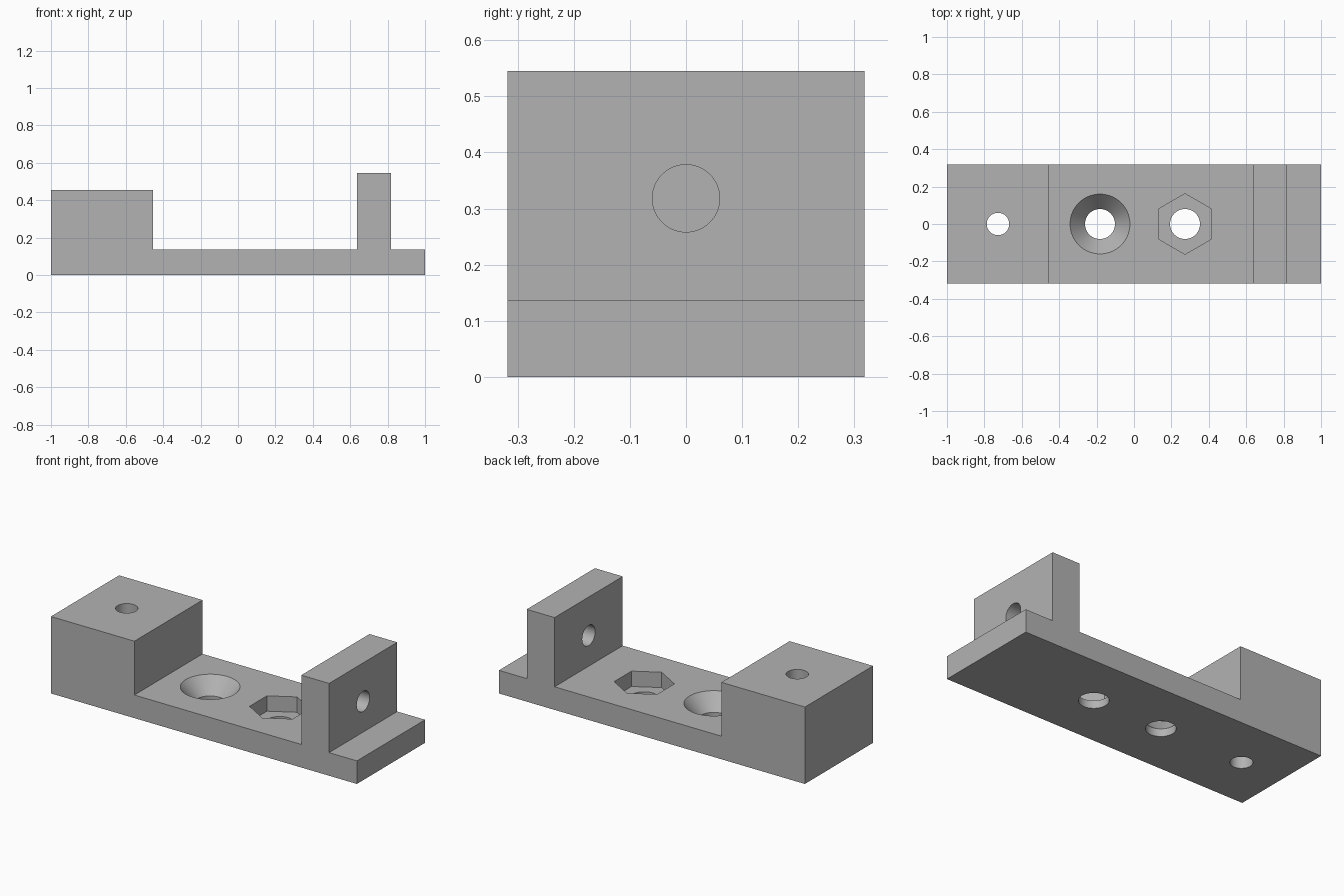
import bpy, bmesh, math
from mathutils import Matrix, Vector

cube = bpy.data.objects.get("Cube")
if cube:
    bpy.data.objects.remove(cube, do_unlink=True)

UNIT = 1 / 22              # the part is 44 units long and becomes 2 long
HALF_WIDTH = 7 * UNIT
BASE_TOP = 3 * UNIT
FLOOR = 1 * UNIT           # depth level of the recess floors

grey = bpy.data.materials.new("plain grey")
grey.use_nodes = True
grey.diffuse_color = (0.45, 0.45, 0.45, 1)
grey.node_tree.nodes["Principled BSDF"].inputs["Base Color"].default_value = grey.diffuse_color


def add_object(name, bm):
    bmesh.ops.recalc_face_normals(bm, faces=bm.faces)
    mesh = bpy.data.meshes.new(name)
    bm.to_mesh(mesh)
    bm.free()
    mesh.materials.append(grey)
    obj = bpy.data.objects.new(name, mesh)
    bpy.context.collection.objects.link(obj)
    return obj


def cut(body, name, centre, low_radius, high_radius, depth, sides=64, axis="Z"):
    """Subtract a prism or cone centred on a point."""
    bm = bmesh.new()
    turn = Matrix.Rotation(math.pi / 2, 4, "Y") if axis == "X" else Matrix()
    bmesh.ops.create_cone(bm, cap_ends=True, segments=sides, radius1=low_radius,
                          radius2=high_radius, depth=depth,
                          matrix=Matrix.Translation(centre) @ turn)
    cutter = add_object(name, bm)
    cutter.hide_render = True
    mod = body.modifiers.new(name, "BOOLEAN")
    mod.operation = "DIFFERENCE"
    mod.solver = "EXACT"
    mod.object = cutter
    bpy.ops.object.modifier_apply(modifier=mod.name)
    bpy.data.objects.remove(cutter, do_unlink=True)


# Side profile of base, tall block and upright plate, extruded across the width
profile = [(-22, 0), (22, 0), (22, 3), (18, 3), (18, 12), (14, 12),
           (14, 3), (-10, 3), (-10, 10), (-22, 10)]
bm = bmesh.new()
face = bm.faces.new([bm.verts.new((x * UNIT, -HALF_WIDTH, z * UNIT)) for x, z in profile])
extruded = bmesh.ops.extrude_face_region(bm, geom=[face])["geom"]
bmesh.ops.translate(bm, vec=(0, 2 * HALF_WIDTH, 0),
                    verts=[v for v in extruded if isinstance(v, bmesh.types.BMVert)])
body = add_object("mounting_bracket", bm)
bpy.context.view_layer.objects.active = body
body.select_set(True)

# Through holes in the block, the base and the upright plate
cut(body, "block_hole", Vector((-16, 0, 5)) * UNIT, 0.06, 0.06, 1)
for x in (-4, 6):
    cut(body, "base_hole", Vector((x, 0, 1.5)) * UNIT, 0.08, 0.08, 0.4)
cut(body, "plate_hole", Vector((16, 0, 7)) * UNIT, 0.06, 0.06, 0.3, axis="X")

# Countersink, continued a little above the surface
rise = 0.02
slope = 0.08 / (BASE_TOP - FLOOR)
height = BASE_TOP - FLOOR + rise
cut(body, "countersink", (-4 * UNIT, 0, FLOOR + height / 2),
    0.08, 0.16 + slope * rise, height)

# Hexagonal nut pocket with corners along x
cut(body, "nut_pocket", (6 * UNIT, 0, FLOOR + height / 2), 0.162, 0.162, height, sides=6)
# Note: the first corner of the six-sided cutter is corrected below if needed

bpy.ops.object.shade_smooth_by_angle(angle=math.radians(30))
